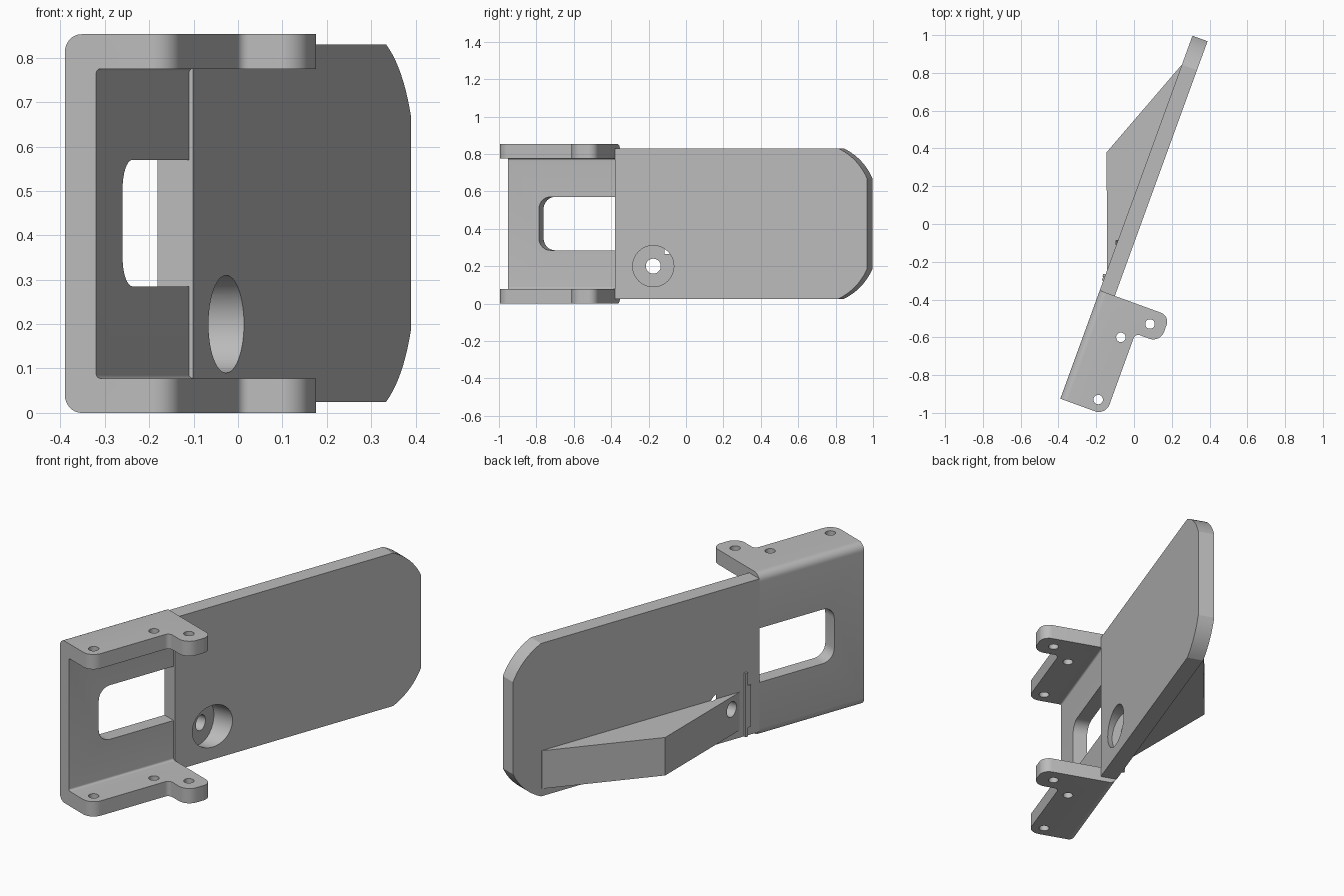
import bpy, bmesh, math
from mathutils import Matrix, Vector

if "Cube" in bpy.data.objects:
    bpy.data.objects.remove(bpy.data.objects["Cube"], do_unlink=True)

grey = bpy.data.materials.new("plain grey")
grey.use_nodes = True
COLOUR = (0.5, 0.5, 0.5, 1)
grey.diffuse_color = COLOUR
grey.node_tree.nodes["Principled BSDF"].inputs["Base Color"].default_value = COLOUR

# The part stands turned about z: u runs along it, v out of its front face
TURN = Matrix.Translation((-0.39, -0.925, 0)) @ Matrix.Rotation(math.radians(70), 4, "Z")


def rounded(corners, steps=8):
    """Outline from (a, b, radius) corners, with square corners rounded."""
    out = []
    for i, (a, b, r) in enumerate(corners):
        c = Vector((a, b))
        if r == 0:
            out.append(c)
            continue
        d1 = (Vector(corners[i - 1][:2]) - c).normalized()
        d2 = (Vector(corners[(i + 1) % len(corners)][:2]) - c).normalized()
        mid = c + r * (d1 + d2)
        for k in range(steps + 1):
            t = math.pi / 2 * k / steps
            out.append(mid - r * (d2 * math.cos(t) + d1 * math.sin(t)))
    return out


def prism(name, outline, plane, lo, hi):
    """Extrude an outline lying in the uv, uz or vz plane."""
    place = {"uv": lambda a, b, h: (a, -b, h),
             "uz": lambda a, b, h: (a, -h, b),
             "vz": lambda a, b, h: (h, -a, b)}[plane]
    bm = bmesh.new()
    rings = [[bm.verts.new(TURN @ Vector(place(a, b, h))) for a, b in outline]
             for h in (lo, hi)]
    n = len(outline)
    for ring in rings:
        bm.faces.new(ring)
    for i in range(n):
        j = (i + 1) % n
        bm.faces.new((rings[0][i], rings[0][j], rings[1][j], rings[1][i]))
    bmesh.ops.recalc_face_normals(bm, faces=bm.faces)
    mesh = bpy.data.meshes.new(name)
    bm.to_mesh(mesh)
    bm.free()
    mesh.materials.append(grey)
    obj = bpy.data.objects.new(name, mesh)
    bpy.context.collection.objects.link(obj)
    return obj


def box(name, u0, u1, v0, v1, z0, z1):
    return prism(name, [(u0, v0), (u1, v0), (u1, v1), (u0, v1)], "uv", z0, z1)


def circle(a, b, r, n=32):
    return [(a + r * math.cos(2 * math.pi * k / n), b + r * math.sin(2 * math.pi * k / n))
            for k in range(n)]


def combine(obj, other, operation):
    mod = obj.modifiers.new("cut", "BOOLEAN")
    mod.object, mod.operation, mod.solver = other, operation, "EXACT"
    bpy.context.view_layer.objects.active = obj
    bpy.ops.object.modifier_apply(modifier=mod.name)
    bpy.data.objects.remove(other, do_unlink=True)


def smooth(obj):
    bpy.ops.object.select_all(action="DESELECT")
    obj.select_set(True)
    bpy.context.view_layer.objects.active = obj
    bpy.ops.object.shade_smooth_by_angle(angle=math.radians(25))


JOINT, HEIGHT = 0.61, 0.853

# Mounting bracket: a channel with two eared flanges
bracket = prism("mounting_bracket",
                rounded([(0, 0, 0.04), (0.5, 0, 0), (0.5, HEIGHT, 0), (0, HEIGHT, 0.04)]),
                "vz", -0.1, 0.8)
flange = rounded([(0, 0, 0), (JOINT, 0, 0), (JOINT, 0.395, 0.05), (0.46, 0.395, 0.06),
                  (0.46, 0.255, 0.025), (0, 0.255, 0.06)])
combine(bracket, prism("flange_outline", flange, "uv", -0.1, 1), "INTERSECT")
inner = rounded([(0.075, 0.078, 0.01), (0.6, 0.078, 0), (0.6, 0.775, 0), (0.075, 0.775, 0.01)])
combine(bracket, prism("channel_cut", inner, "vz", -0.1, 0.8), "DIFFERENCE")
window = rounded([(0.174, 0.285, 0.065), (0.8, 0.285, 0), (0.8, 0.57, 0), (0.174, 0.57, 0.065)])
combine(bracket, prism("window_cut", window, "uz", -0.1, 0.2), "DIFFERENCE")
for u, v in ((0.064, 0.19), (0.415, 0.19), (0.534, 0.311)):
    combine(bracket, prism("screw_hole", circle(u, v, 0.025), "uv", -0.1, 1), "DIFFERENCE")
smooth(bracket)

# Long plate with curved corners at its far end
low, high, tip, start = 0.025, 0.83, 2.045, 1.882
a, c, b = Vector((start, high)), Vector((1.994, 0.778)), Vector((tip, 0.67))
arc = [(1 - t) ** 2 * a + 2 * t * (1 - t) * c + t * t * b for t in (k / 10 for k in range(11))]
lower_arc = [Vector((p.x, low + high - p.y)) for p in reversed(arc)]
plate = prism("long_plate",
              [(JOINT, low), (JOINT, high)] + arc + lower_arc, "uz", 0, 0.085)

# Wedge block behind the plate
wedge = prism("wedge_block", [(0.728, 0.02), (0.728, -0.002), (1.31, -0.216),
                              (1.878, -0.002), (1.878, 0.02)], "uv", 0.065, 0.265)
combine(plate, wedge, "UNION")

# Counterbore and through hole, running straight along x
for radius, x0, x1 in ((0.11, -0.095, 0.3), (0.04, -0.4, 0.3)):
    bpy.ops.mesh.primitive_cylinder_add(vertices=48, radius=radius, depth=x1 - x0,
                                        location=((x0 + x1) / 2, -0.175, 0.2),
                                        rotation=(0, math.pi / 2, 0))
    cutter = bpy.context.object
    cutter.data.materials.append(grey)
    combine(plate, cutter, "DIFFERENCE")
smooth(plate)

# Slim rib beside the joint
box("upper_rib", 0.685, 0.7, -0.012, 0.01, low, 0.36)
box("lower_rib", 0.665, 0.69, -0.008, 0.01, 0.07, 0.29)
